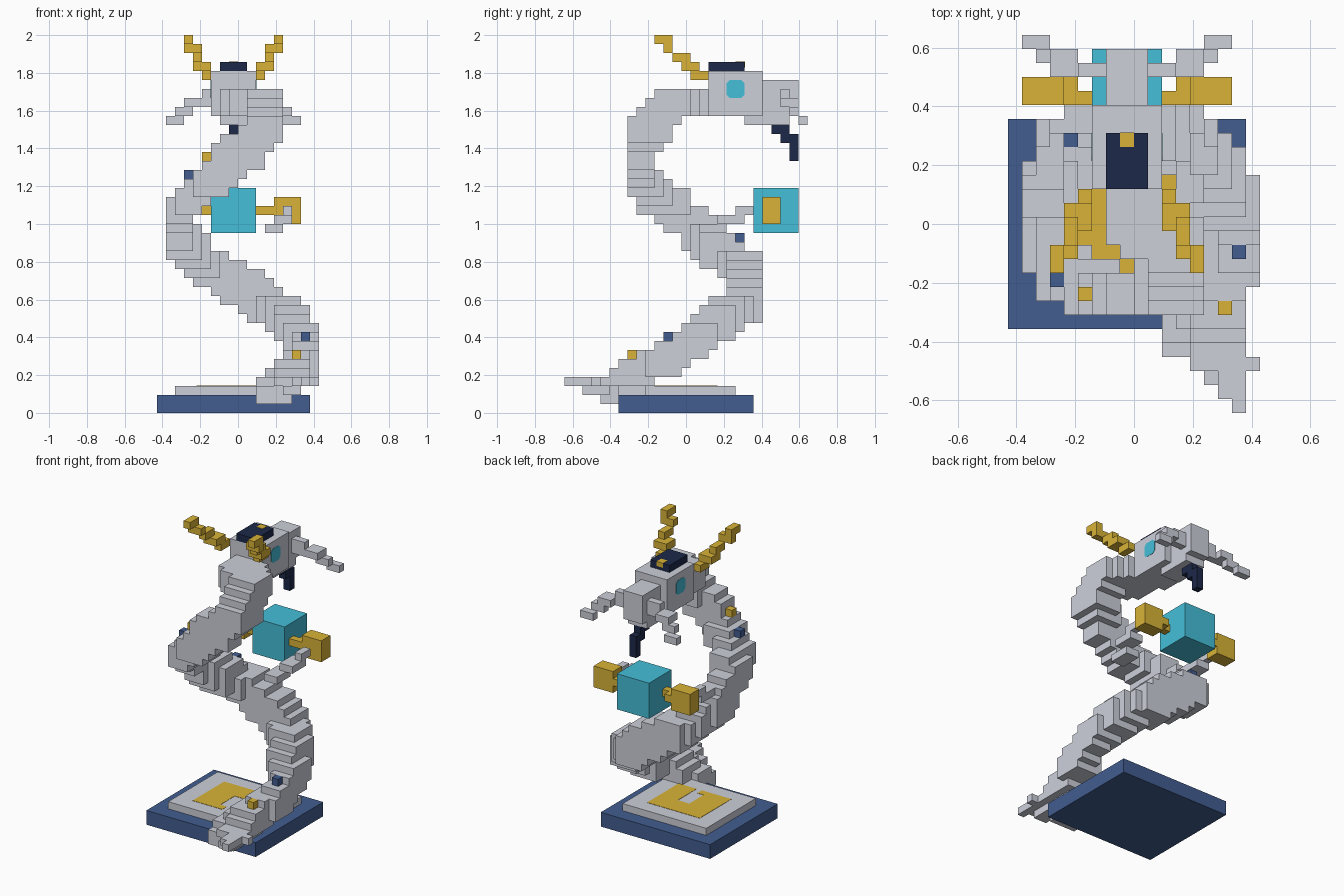
import bpy, bmesh
from mathutils import Vector

if "Cube" in bpy.data.objects:
    bpy.data.objects.remove(bpy.data.objects["Cube"])

U = 1 / 21                              # size of one block cell
ORIGIN = Vector((-9, -13.5, 0))         # cell corner relative to the centre
MID = 17                                # mirrored cell x = MID - x
SKIN = 0.04                             # thickness of painted plates, in cells


def material(name, r, g, b):
    m = bpy.data.materials.new(name)
    m.use_nodes = True
    m.diffuse_color = (r, g, b, 1)
    m.node_tree.nodes["Principled BSDF"].inputs["Base Color"].default_value = (r, g, b, 1)
    return m


grey = material("pale grey", 0.61, 0.63, 0.70)
blue = material("blue", 0.054, 0.11, 0.28)
navy = material("navy", 0.012, 0.022, 0.067)
gold = material("gold", 0.69, 0.45, 0.038)
cyan = material("cyan", 0.06, 0.52, 0.69)


def flip(box):
    x0, y0, z0, x1, y1, z1 = box
    return (MID - x1, y0, z0, MID - x0, y1, z1)


def blocks(name, mat, boxes, mirror=False, cut=0):
    """One object of boxes given as low and high cell corners."""
    if mirror:
        boxes = boxes + [flip(b) for b in boxes]
    bm = bmesh.new()
    for box in boxes:
        lo, hi = Vector(box[:3]) + ORIGIN, Vector(box[3:]) + ORIGIN
        verts = bmesh.ops.create_cube(bm, size=1)["verts"]
        for v in verts:
            v.co = ((lo + hi) / 2 + v.co * (hi - lo)) * U
    if cut:                             # clip the corners seen from the side
        edges = [e for e in bm.edges
                 if abs(e.verts[0].co.x - e.verts[1].co.x) > 1e-5]
        bmesh.ops.bevel(bm, geom=edges, offset=cut * U, segments=1, affect='EDGES')
    mesh = bpy.data.meshes.new(name)
    bm.to_mesh(mesh)
    bm.free()
    mesh.materials.append(mat)
    obj = bpy.data.objects.new(name, mesh)
    bpy.context.collection.objects.link(obj)
    return obj


# Stand
blocks("stand_base", blue, [(0, 6, 0, 17, 21, 2)])
blocks("stand_plate", grey, [(2, 8, 2, 15, 19, 3)])
top = 3 + SKIN
blocks("stand_inlay", gold, [
    (4.4, 10, 3, 8, 17, top), (8, 10, 3, 9, 11, top),
    (8, 14.2, 3, 12.6, 17, top), (9.8, 10, 3, 12.6, 14.2, top)])

# Coiled body: centre and size of the block at each stage, filled in between
path = [
    ((13, 6.5, 3), (4, 3, 2)),
    ((15, 8.5, 4.4), (4, 4, 3)),
    ((16.5, 11.8, 6.4), (3, 4, 3)),
    ((16.3, 14.6, 8.2), (3.4, 4, 3)),
    ((14.8, 17, 10.2), (4, 4, 3.4)),
    ((12.5, 19.5, 12), (4, 4, 3.6)),
    ((9.8, 20, 13.8), (4.5, 4, 4)),
    ((6.8, 20, 15.3), (4.5, 4, 3.4)),
    ((4.2, 18.5, 17.3), (4, 4, 3.4)),
    ((2.7, 15.4, 19.6), (3.4, 4, 3.4)),
    ((2.5, 13, 21.8), (3, 4.4, 3)),
    ((3.6, 10.5, 23.9), (3.6, 5, 3)),
    ((6.4, 8.8, 25.7), (4, 3.6, 3)),
    ((8.6, 8.5, 28.2), (5, 3, 3.2)),
    ((10.8, 8.5, 30.3), (4.5, 3, 3.2)),
    ((12, 9.6, 32), (4, 4, 3.2)),
    ((12, 12, 34.4), (4, 4.5, 3)),
    ((9, 14.7, 34.5), (4, 5, 3)),
]
STEPS = 3
body = []
for (c0, s0), (c1, s1) in zip(path, path[1:]):
    for i in range(STEPS + 1):
        t = i / STEPS
        c = Vector(c0).lerp(Vector(c1), t)
        s = Vector(s0).lerp(Vector(s1), t)
        box = tuple(round(v) for v in (*(c - s / 2), *(c + s / 2)))
        if box not in body:
            body.append(box)
blocks("body", grey, body)

# Forked tail tip
blocks("tail", grey, [
    (11, 4, 1, 15, 6, 3), (14, 2, 2, 16, 5, 3), (13, 3, 3, 17, 6, 4),
    (15, 1, 3, 17, 3, 4), (16, 0, 3, 17, 1, 4), (17, 3, 3, 18, 4, 4),
    (13, 5, 4, 17, 8, 5)])

# Spines along the back
for name, mat, cells in (
        ("gold_spines", gold, [(15, 7, 6), (5, 8, 28)]),
        ("blue_spines", blue, [(16, 11, 8), (4, 19, 19), (3, 9, 26)])):
    blocks(name, mat, [(x, y, z, x + 1, y + 1, z + 1) for x, y, z in cells])

# Head
blocks("head", grey, [(6, 16, 33, 11, 22, 38)])
blocks("snout", grey, [(7, 22, 33, 10, 26, 37)])
blocks("jaw", grey, [(7, 20, 32, 10, 25, 33)])
blocks("crown", navy, [(7, 16, 38, 10, 20, 39)])
blocks("crown_mark", gold, [(8, 19, 38.4, 9, 20 + SKIN, 39 + SKIN)])
blocks("eyes", cyan, [(11, 18, 35, 11 + SKIN, 20, 37)], mirror=True, cut=0.35)
blocks("beard", navy, [
    (8, 23, 31, 9, 25, 32), (8, 24, 30, 9, 26, 31), (8, 25, 28, 9, 26, 30)])
blocks("horns", gold, [
    (11, 14, 37, 12, 16, 38), (11, 13, 38, 13, 15, 39), (12, 12, 39, 13, 14, 40),
    (12, 11, 40, 14, 12, 41), (13, 10, 41, 14, 12, 42)], mirror=True)
blocks("whiskers", grey, [
    (10, 24, 34, 12, 25, 36), (12, 24, 34, 14, 26, 35),
    (13, 25, 33, 15, 26, 34), (14, 26, 32, 16, 27, 33)], mirror=True)

# Orb with side weights, and the two arms reaching to it
blocks("orb", cyan, [(6, 21, 20, 11, 26, 25)])
blocks("orb_weights", gold, [
    (13, 22, 21, 16, 24, 24), (12, 22, 22, 13, 24, 23), (11, 22, 22, 12, 23, 23)],
    mirror=True)
blocks("arms", grey, [
    (12, 15, 20, 14, 18, 21), (13, 17, 21, 15, 20, 22), (14, 19, 22, 15, 21, 23)],
    mirror=True)
